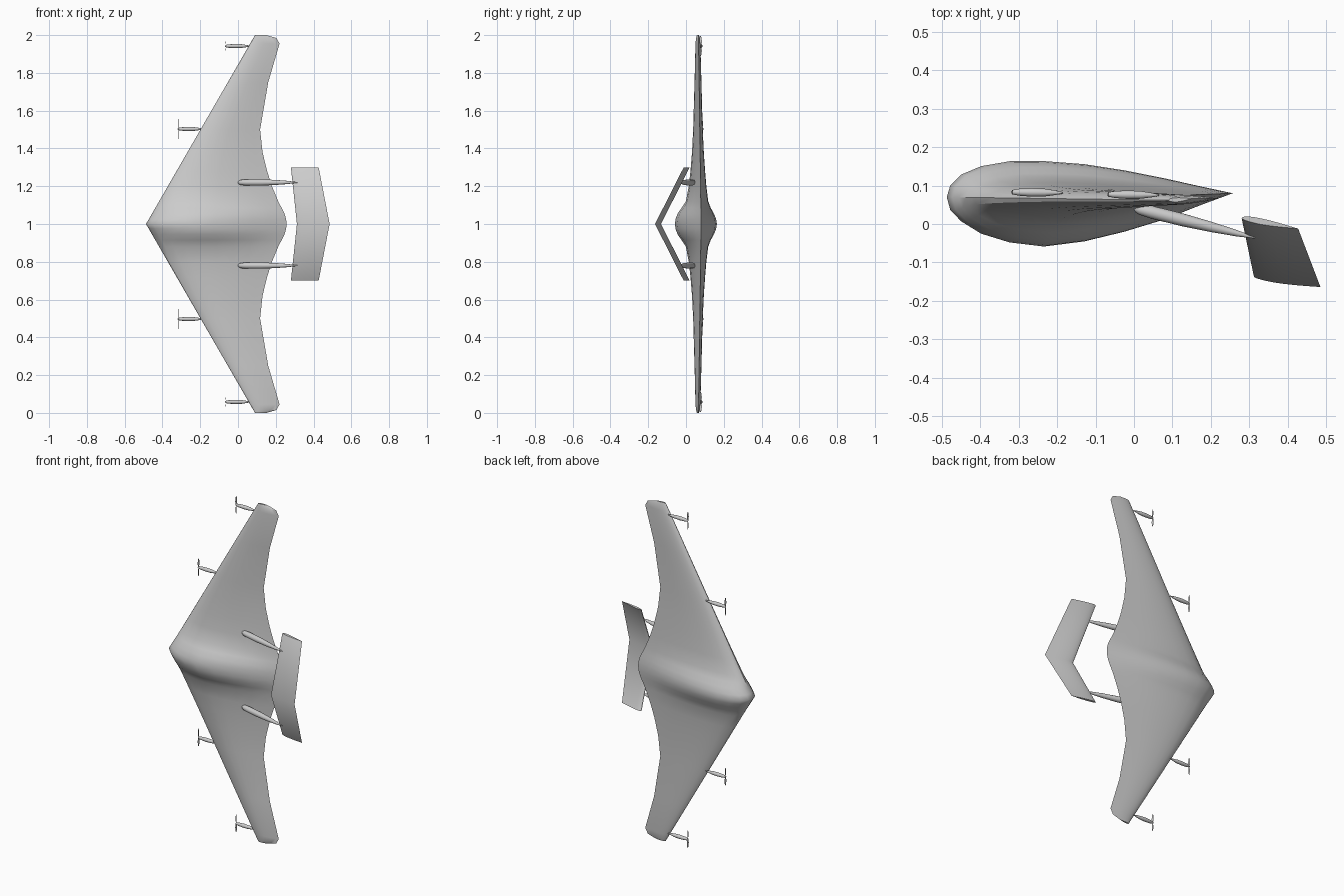
import bpy, bmesh, math
from mathutils import Vector

cube = bpy.data.objects.get("Cube")
if cube:
    bpy.data.objects.remove(cube, do_unlink=True)

MID = 1.0  # height of the symmetry plane; parts are built for the upper half


def loft(name, rings, cap_start=True, cap_end=True, angle=30):
    """Skin closed rings, then mirror the part about the symmetry plane."""
    bm = bmesh.new()
    loops = [[bm.verts.new(p) for p in ring] for ring in rings]
    for a, b in zip(loops, loops[1:]):
        for i in range(len(a)):
            j = (i + 1) % len(a)
            bm.faces.new((a[i], a[j], b[j], b[i]))
    if cap_start:
        bm.faces.new(loops[0])
    if cap_end:
        bm.faces.new(loops[-1])
    bmesh.ops.recalc_face_normals(bm, faces=bm.faces)
    mesh = bpy.data.meshes.new(name)
    bm.to_mesh(mesh)
    bm.free()
    obj = bpy.data.objects.new(name, mesh)
    obj.location.z = MID
    bpy.context.collection.objects.link(obj)
    bpy.ops.object.select_all(action='DESELECT')
    obj.select_set(True)
    bpy.context.view_layer.objects.active = obj
    bpy.ops.object.shade_smooth_by_angle(angle=math.radians(angle))
    mirror = obj.modifiers.new("Mirror", 'MIRROR')
    mirror.use_axis = (False, False, True)
    mirror.merge_threshold = 0.0005
    return obj


def spindle(name, start, end, profile, sides=16):
    """Round body along a line; profile holds (fraction, radius) pairs."""
    start, end = Vector(start), Vector(end)
    turn = (end - start).to_track_quat('Z', 'Y')
    rings = []
    for t, r in profile:
        centre = start.lerp(end, t)
        rings.append([centre + turn @ Vector((r * math.cos(k * math.tau / sides),
                                              r * math.sin(k * math.tau / sides), 0))
                      for k in range(sides)])
    return loft(name, rings, angle=50)


# Airfoil: chord fraction, back fullness, front fullness
FOIL = [(0, 0, 0), (.012, .32, .25), (.05, .63, .48), (.12, .86, .73),
        (.22, .99, .91), (.34, .98, 1), (.48, .88, .91), (.62, .69, .73),
        (.76, .45, .5), (.89, .2, .22), (1, 0, 0)]


def section(s, lead, trail, back, front):
    """Airfoil ring at span s between two (x, y) chord ends."""
    def point(t, offset):
        return (lead[0] + (trail[0] - lead[0]) * t,
                lead[1] + (trail[1] - lead[1]) * t + offset, s)
    return ([point(t, b * back) for t, b, f in FOIL]
            + [point(t, -f * front) for t, b, f in FOIL[-2:0:-1]])


# Blended body and wing: span, trailing x, front y, back y
STATIONS = [(0, .257, -.059, .165), (.025, .255, -.056, .161), (.055, .246, -.045, .149),
            (.085, .231, -.024, .132), (.12, .213, -.001, .118), (.2, .18, .014, .108),
            (.28, .154, .023, .101), (.38, .13, .031, .094), (.5, .117, .037, .088),
            (.75, .16, .044, .081), (.955, .22, .049, .075), (.985, .203, .052, .072),
            (1, .15, .056, .067)]
rings = []
for s, trail_x, front_y, back_y in STATIONS:
    lead_y = .07 - .008 * s
    trail_y = .08 - .014 * s
    rings.append(section(s, (-.487 + .577 * s, lead_y), (trail_x, trail_y),
                         back_y - lead_y - .003 * (1 - s), lead_y - front_y + .003 * (1 - s)))
loft("wing_body", rings, cap_start=False)

# V-shaped tail
loft("v_tail", [section(0, (.312, -.137), (.485, -.164), .009, .007),
                section(.3, (.28, .015), (.427, -.012), .009, .007)], cap_start=False)

# Tail booms
BOOM = [(0, .003), (.015, .009), (.05, .014), (.15, .0165), (.4, .0165),
        (.65, .013), (.85, .008), (1, .002)]
spindle("tail_boom", (0, .042, .22), (.315, -.036, .22), BOOM)

# Nacelles with two-bladed propellers
NACELLE = [(0, .002), (.04, .006), (.15, .009), (.4, .011), (.65, .010),
           (.85, .006), (1, .002)]
BLADE = [(.003, .003), (.02, .007), (.04, .006), (.052, .002)]
for place, x, y, s in (("inner", -.32, .083, .503), ("outer", -.07, .077, .942)):
    spindle(place + "_nacelle", (x, y, s), (x + .135, y - .002, s), NACELLE)
    for side, d in (("upper", 1), ("lower", -1)):
        blade = []
        for reach, w in BLADE:
            twist = .6 - reach * 8
            dx, dy = .4 * w * twist, d * w
            blade.append([(x + .004 + dx * u + .001 * v, y + dy * u, s + d * reach)
                          for u, v in ((-1, 0), (0, 1), (1, 0), (0, -1))])
        loft(f"{place}_{side}_blade", blade)
